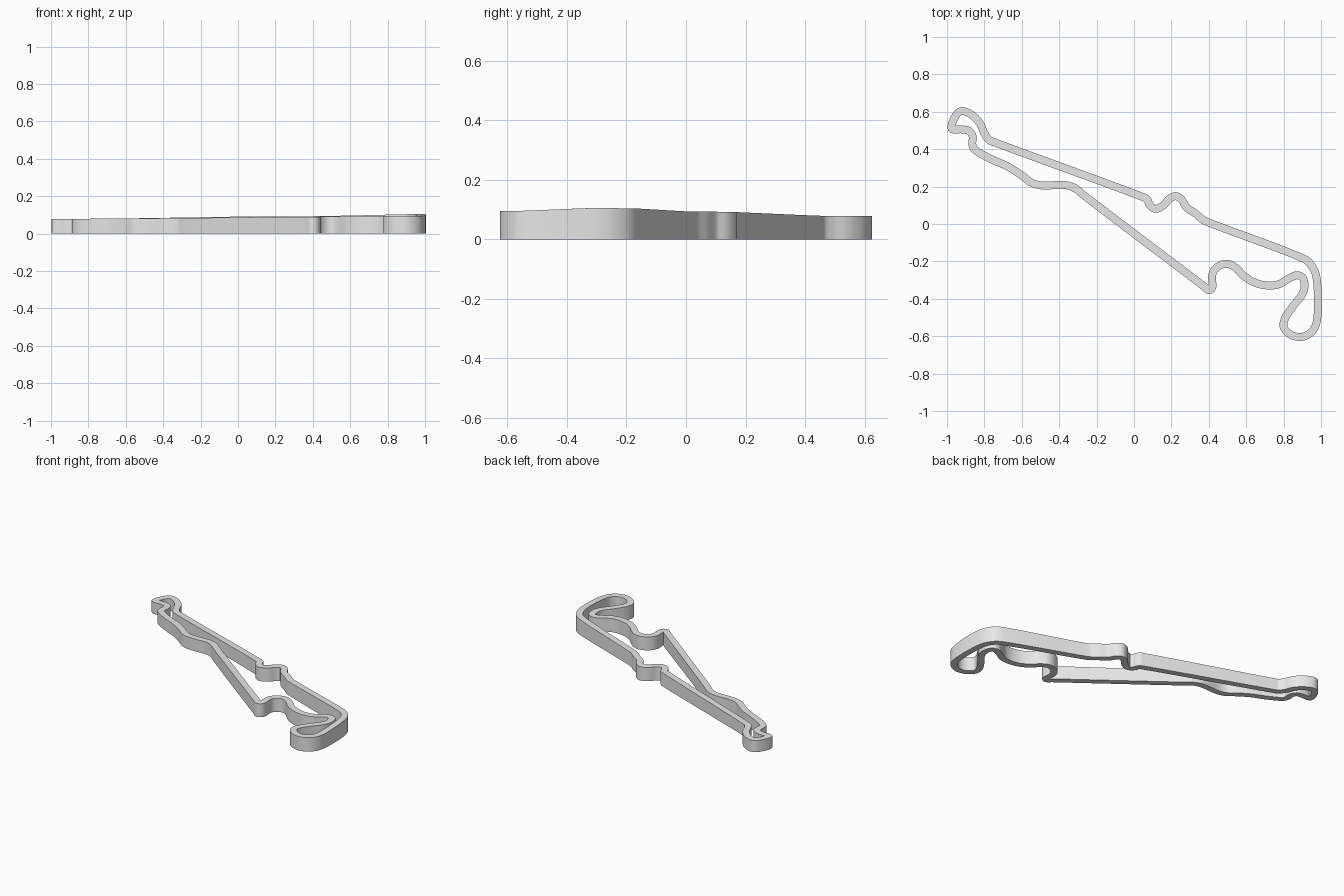
import bpy
import bmesh
import math
from mathutils import Vector

cube = bpy.data.objects.get("Cube")
if cube:
    bpy.data.objects.remove(cube, do_unlink=True)

HALF_WIDTH = 0.021
STEPS = 6

# Centre line of the circuit, clockwise: each section has its starting height
SECTIONS = [
    # far left hairpin
    (0.078, [(-.976, .51), (-.945, .59), (-.92, .604), (-.87, .585),
             (-.825, .54), (-.8, .485), (-.775, .45)]),
    # long back straight
    (0.079, [(-.74, .435), (.04, .147)]),
    # chicane
    (0.092, [(.07, .133), (.085, .1), (.115, .081), (.155, .098), (.19, .135),
             (.225, .149), (.255, .13), (.28, .09), (.33, .055), (.37, .022)]),
    # second back straight
    (0.093, [(.42, 0), (.86, -.165)]),
    # fast right-hand bend and end straight
    (0.104, [(.93, -.2), (.965, -.25)]),
    (0.105, [(.979, -.31), (.979, -.51)]),
    # wide bottom loop
    (0.095, [(.96, -.565), (.92, -.597), (.88, -.604), (.835, -.59),
             (.8, -.55), (.805, -.51)]),
    # infield curves
    (0.092, [(.85, -.44), (.9, -.375), (.912, -.33), (.9, -.285), (.87, -.274),
             (.83, -.29), (.78, -.32), (.72, -.329), (.65, -.315)]),
    (0.091, [(.59, -.28), (.55, -.24), (.51, -.215), (.47, -.217),
             (.43, -.245), (.417, -.28), (.418, -.34), (.4, -.353)]),
    # front straight
    (0.09, [(.37, -.33), (-.27, .155)]),
    # left-hand wiggles back to the hairpin
    (0.083, [(-.31, .188), (-.36, .207), (-.5, .207), (-.55, .222), (-.6, .26),
             (-.68, .31), (-.76, .345)]),
    (0.079, [(-.855, .402), (-.865, .43), (-.862, .465), (-.88, .497),
             (-.92, .506)]),
]


def knots_with_height():
    """Spread each section's height change evenly over its length."""
    knots = []
    for i, (start, points) in enumerate(SECTIONS):
        end, following = SECTIONS[(i + 1) % len(SECTIONS)]
        chain = [Vector(p) for p in points + following[:1]]
        lengths = [(b - a).length for a, b in zip(chain, chain[1:])]
        travelled = 0
        for point, length in zip(chain, lengths):
            height = start + (end - start) * travelled / sum(lengths)
            knots.append(Vector((point.x, point.y, height)))
            travelled += length
    return knots


def smooth_loop(knots):
    """Closed centripetal spline through all knots."""
    out = []
    n = len(knots)
    for i in range(n):
        a, b, c, d = (knots[(i + k) % n] for k in (-1, 0, 1, 2))
        t1 = math.sqrt((b - a).length)
        t2 = t1 + math.sqrt((c - b).length)
        t3 = t2 + math.sqrt((d - c).length)
        for s in range(STEPS):
            t = t1 + (t2 - t1) * s / STEPS
            ab = a.lerp(b, t / t1)
            bc = b.lerp(c, (t - t1) / (t2 - t1))
            cd = c.lerp(d, (t - t2) / (t3 - t2))
            abc = ab.lerp(bc, t / t2)
            bcd = bc.lerp(cd, (t - t1) / (t3 - t1))
            out.append(abc.lerp(bcd, (t - t1) / (t2 - t1)))
    return out


def build_track(name, path):
    """Sweep a rectangular wall section standing on the ground."""
    bm = bmesh.new()
    rings = []
    n = len(path)
    for i, p in enumerate(path):
        before = (p - path[i - 1]).xy.normalized()
        after = (path[(i + 1) % n] - p).xy.normalized()
        along = (before + after).normalized()
        side = Vector((-along.y, along.x)) * HALF_WIDTH
        left, right = p.xy + side, p.xy - side
        rings.append([bm.verts.new((q.x, q.y, z)) for q, z in
                      ((left, 0), (right, 0), (right, p.z), (left, p.z))])
    for i, ring in enumerate(rings):
        following = rings[(i + 1) % n]
        for k in range(4):
            j = (k + 1) % 4
            bm.faces.new((ring[k], ring[j], following[j], following[k]))
    bmesh.ops.recalc_face_normals(bm, faces=bm.faces)
    mesh = bpy.data.meshes.new(name)
    bm.to_mesh(mesh)
    bm.free()
    obj = bpy.data.objects.new(name, mesh)
    bpy.context.collection.objects.link(obj)
    return obj


# Plain grey finish
grey = bpy.data.materials.new("light_grey")
grey.use_nodes = True
colour = (0.8, 0.8, 0.8, 1)
grey.diffuse_color = colour
grey.node_tree.nodes["Principled BSDF"].inputs["Base Color"].default_value = colour

# Track wall
track = build_track("circuit_track", smooth_loop(knots_with_height()))
track.data.materials.append(grey)
bpy.context.view_layer.objects.active = track
track.select_set(True)
bpy.ops.object.shade_smooth_by_angle(angle=math.radians(30))
